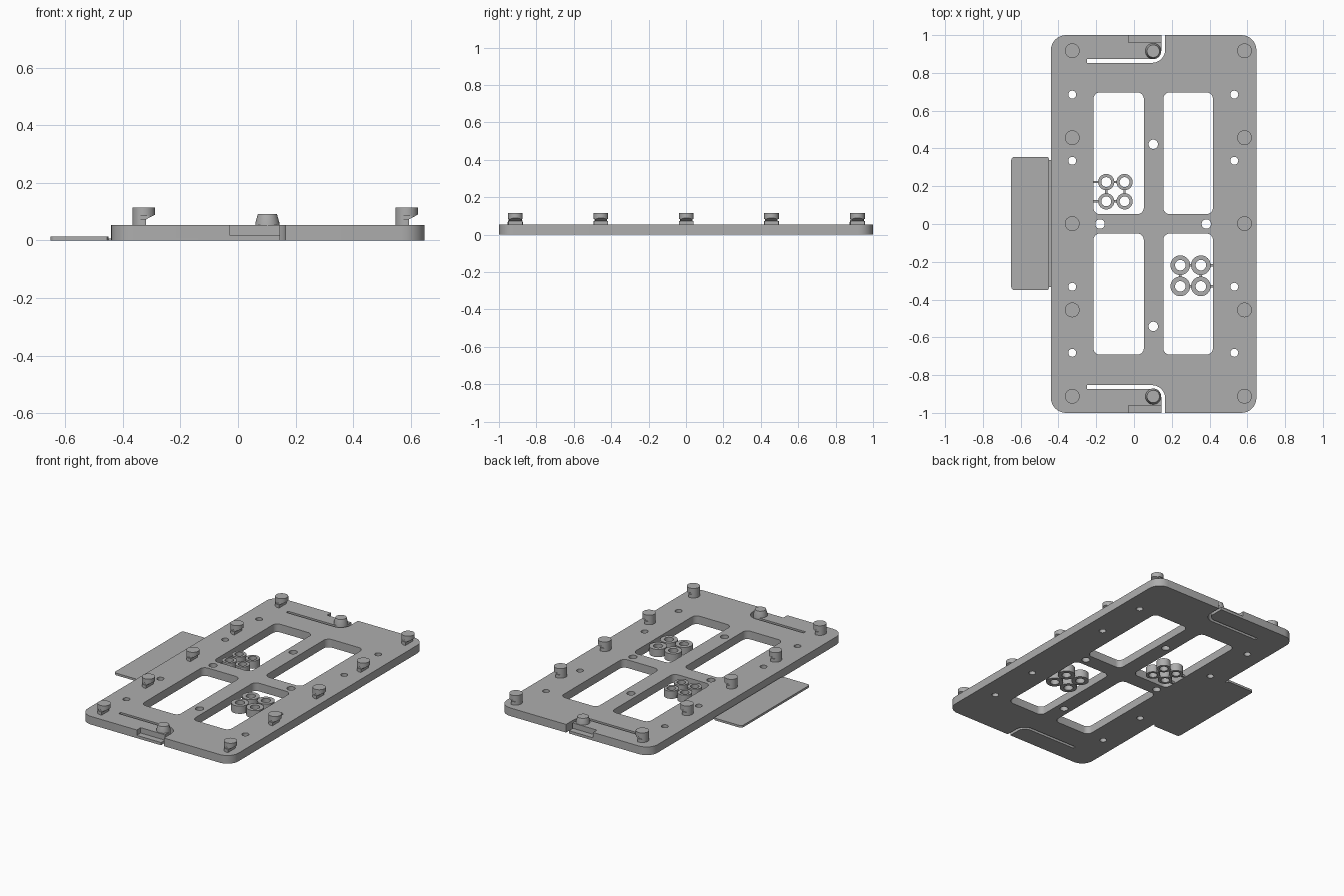
import bpy, bmesh, math
from mathutils import Vector

if "Cube" in bpy.data.objects:
    bpy.data.objects.remove(bpy.data.objects["Cube"])

GREY = (0.42, 0.42, 0.42, 1)
mat = bpy.data.materials.new("plain grey plastic")
mat.use_nodes = True
mat.diffuse_color = GREY
mat.node_tree.nodes["Principled BSDF"].inputs["Base Color"].default_value = GREY

TOP = 0.053


def arc(cx, cy, r, a0, a1, n=8):
    return [(cx + r * math.cos(math.radians(a0 + (a1 - a0) * i / n)),
             cy + r * math.sin(math.radians(a0 + (a1 - a0) * i / n))) for i in range(n + 1)]


def circle(cx, cy, r, n=32):
    return arc(cx, cy, r, 0, 360, n)[:-1]


def rounded(x0, x1, y0, y1, r):
    return (arc(x1 - r, y1 - r, r, 0, 90) + arc(x0 + r, y1 - r, r, 90, 180)
            + arc(x0 + r, y0 + r, r, 180, 270) + arc(x1 - r, y0 + r, r, 270, 360))


def rect(x0, x1, y0, y1):
    return [(x0, y0), (x1, y0), (x1, y1), (x0, y1)]


def prism(bm, pts, z0, z1, side=False):
    """Extrude a profile along z, or along y when side is set."""
    place = (lambda p, h: (p[0], h, p[1])) if side else (lambda p, h: (p[0], p[1], h))
    low = [bm.verts.new(place(p, z0)) for p in pts]
    high = [bm.verts.new(place(p, z1)) for p in pts]
    bm.faces.new(low[::-1])
    bm.faces.new(high)
    for i in range(len(pts)):
        j = (i + 1) % len(pts)
        bm.faces.new((low[i], low[j], high[j], high[i]))


def make(name, prisms):
    bm = bmesh.new()
    for p in prisms:
        prism(bm, *p)
    bmesh.ops.recalc_face_normals(bm, faces=bm.faces)
    me = bpy.data.meshes.new(name)
    bm.to_mesh(me)
    bm.free()
    me.materials.append(mat)
    ob = bpy.data.objects.new(name, me)
    bpy.context.collection.objects.link(ob)
    return ob


def cut(ob, prisms):
    cutter = make("cutter", prisms)
    cutter.hide_render = True
    mod = ob.modifiers.new("cut", 'BOOLEAN')
    mod.operation = 'DIFFERENCE'
    mod.solver = 'EXACT'
    mod.object = cutter
    bpy.context.view_layer.objects.active = ob
    bpy.ops.object.modifier_apply(modifier=mod.name)
    bpy.data.objects.remove(cutter)


def smooth(ob):
    bpy.ops.object.select_all(action='DESELECT')
    ob.select_set(True)
    bpy.context.view_layer.objects.active = ob
    bpy.ops.object.shade_smooth_by_angle(angle=math.radians(30))


# Base plate with windows, screw holes and the two spring-arm slots
plate = make("base_plate", [(rounded(-0.44, 0.648, -1, 1, 0.08), 0, TOP)])
openings = [rounded(x0, x1, y0, y1, 0.035)
            for x0, x1 in ((-0.215, 0.052), (0.155, 0.418))
            for y0, y1 in ((0.052, 0.697), (-0.692, -0.05))]
openings += [circle(x, y, 0.021) for x in (-0.327, 0.531) for y in (0.685, 0.335, -0.332, -0.682)]
openings += [circle(x, y, 0.025) for x, y in ((0.102, 0.422), (0.102, -0.542), (-0.18, 0), (0.383, 0))]
slot = ([(-0.25, 0.853)] + arc(0.095, 0.923, 0.07, -90, 0) + [(0.165, 1.02), (0.145, 1.02)]
        + arc(0.095, 0.923, 0.05, 0, -90) + [(-0.25, 0.873)])
openings += [slot, [(x, -y) for x, y in slot]]
cut(plate, [(o, -0.02, 0.1) for o in openings])

# Finger ledges on the ends of the spring arms
cut(plate, [(rect(-0.03, 0.15, y0, y1), 0.018, 0.1) for y0, y1 in ((0.96, 1.02), (-1.02, -0.96))])
smooth(plate)

# Tapered pins on the spring arms
for name, y in (("back", 0.915), ("front", -0.913)):
    bm = bmesh.new()
    rings = [[bm.verts.new((x, py, z)) for x, py in circle(0.102, y, r)]
             for r, z in ((0.042, 0.03), (0.042, 0.06), (0.033, 0.092))]
    for a, b in zip(rings, rings[1:]):
        for i in range(len(a)):
            j = (i + 1) % len(a)
            bm.faces.new((a[i], a[j], b[j], b[i]))
    bm.faces.new(rings[0][::-1])
    bm.faces.new(rings[-1])
    me = bpy.data.meshes.new(name + "_arm_pin")
    bm.to_mesh(me)
    bm.free()
    me.materials.append(mat)
    pin = bpy.data.objects.new(name + "_arm_pin", me)
    bpy.context.collection.objects.link(pin)
    smooth(pin)

# Hook studs: round head over a half-round shank, undercut towards +x
stud = make("hook_stud", [(circle(0, 0, 0.039), 0.04, 0.115)])
cut(stud, [([(0.008, TOP), (0.008, 0.073), (0.04, 0.09), (0.06, 0.09), (0.06, TOP)], -0.06, 0.06, True)])
cut(stud, [(rect(-0.02, 0.06, y0, y1), 0.074, 0.085) for y0, y1 in ((0.032, 0.06), (-0.06, -0.032))])
smooth(stud)
spots = [(x, y) for x in (-0.327, 0.585) for y in (0.917, 0.457, 0.002, -0.455, -0.912)]
stud.location = Vector((*spots[0], 0))
for x, y in spots[1:]:
    copy = stud.copy()
    copy.location = Vector((x, y, 0))
    bpy.context.collection.objects.link(copy)

# Thin label tab on the right side, with a thinner break-off strip
make("side_tab", [(arc(-0.633, 0.338, 0.017, 90, 180) + arc(-0.633, -0.333, 0.017, 180, 270)
                   + [(-0.455, -0.35), (-0.449, -0.335), (-0.449, 0.34), (-0.455, 0.355)], 0, 0.014)])
make("tab_hinge", [(rect(-0.45, -0.439, -0.333, 0.338), 0, 0.006)])


# Spare spacer rings held in the windows by thin sprues
def ring_cluster(name, xs, ys, outer, inner, wall):
    centres = [(x, y) for x in xs for y in ys]
    rings = make(name + "_rings", [(circle(x, y, outer), 0, 0.05) for x, y in centres])
    cut(rings, [(circle(x, y, inner), -0.02, 0.1) for x, y in centres])
    smooth(rings)
    mid = (inner + outer) / 2
    w = 0.006
    bars = [rect(xs[0] + mid, xs[1] - mid, y - w, y + w) for y in ys]
    bars += [rect(x - w, x + w, ys[0] + mid, ys[1] - mid) for x in xs]
    if wall < xs[0]:
        bars += [rect(wall, xs[0] - mid, y - w, y + w) for y in ys]
    else:
        bars += [rect(xs[1] + mid, wall, y - w, y + w) for y in ys]
    make(name + "_sprues", [(b, 0, 0.014) for b in bars])


ring_cluster("small_spacer", (-0.147, -0.05), (0.12, 0.222), 0.043, 0.026, -0.217)
ring_cluster("large_spacer", (0.245, 0.354), (-0.33, -0.218), 0.052, 0.028, 0.42)
